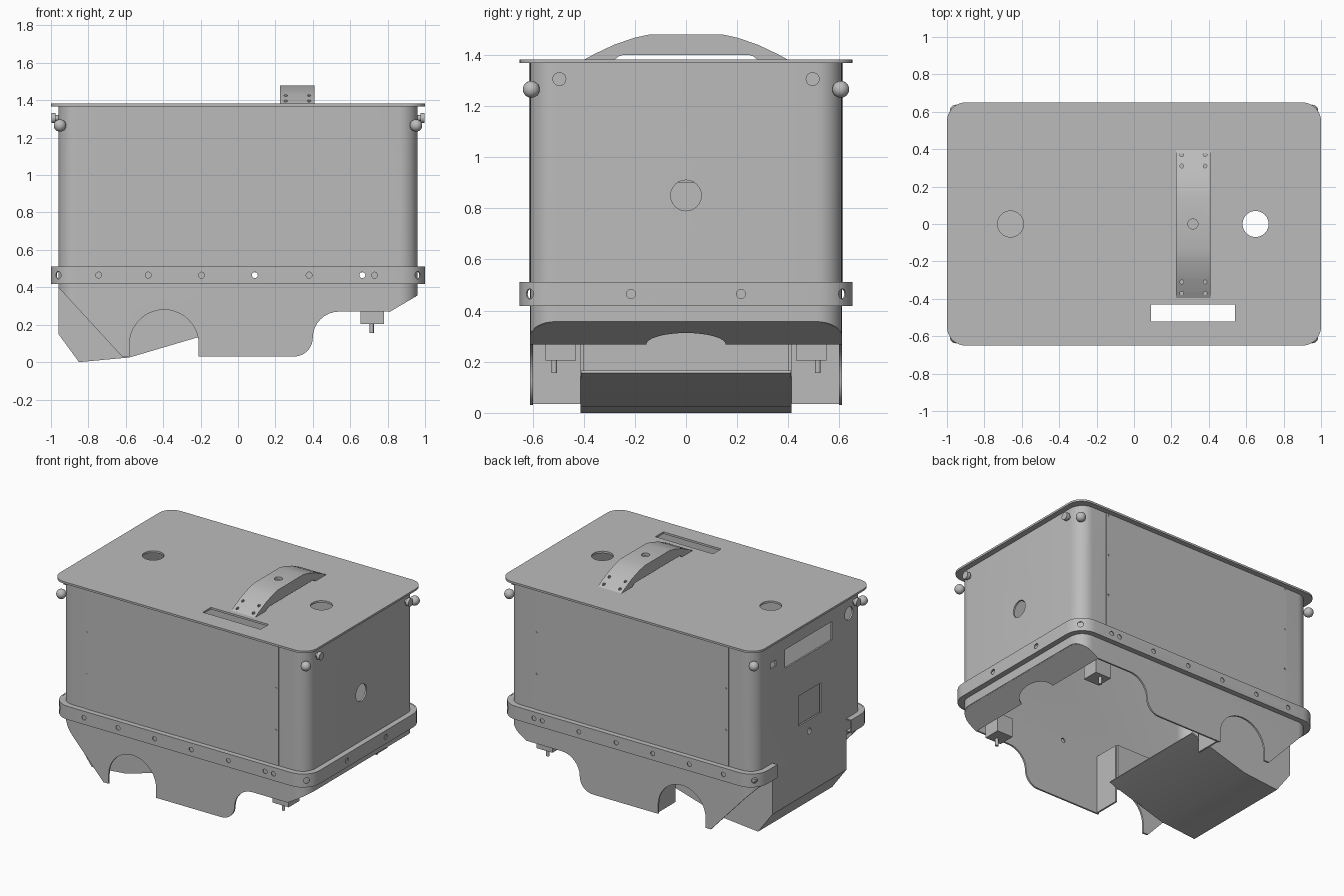
import bpy, bmesh
from math import sin, cos, pi, radians
from mathutils import Matrix

if "Cube" in bpy.data.objects:
    bpy.data.objects.remove(bpy.data.objects["Cube"], do_unlink=True)

grey = bpy.data.materials.new("plain_grey")
grey.use_nodes = True
COL = (0.5, 0.5, 0.5, 1)
grey.diffuse_color = COL
grey.node_tree.nodes["Principled BSDF"].inputs["Base Color"].default_value = COL


def make(name, bm):
    bmesh.ops.recalc_face_normals(bm, faces=bm.faces)
    mesh = bpy.data.meshes.new(name)
    bm.to_mesh(mesh)
    bm.free()
    mesh.materials.append(grey)
    ob = bpy.data.objects.new(name, mesh)
    bpy.context.collection.objects.link(ob)
    return ob


def prism(name, pts, axis, lo, hi):
    """Extrude a 2D outline along an axis."""
    place = {"x": lambda a, b, h: (h, a, b),
             "y": lambda a, b, h: (a, h, b),
             "z": lambda a, b, h: (a, b, h)}[axis]
    bm = bmesh.new()
    low = [bm.verts.new(place(a, b, lo)) for a, b in pts]
    top = [bm.verts.new(place(a, b, hi)) for a, b in pts]
    bm.faces.new(low)
    bm.faces.new(top)
    for i in range(len(pts)):
        j = (i + 1) % len(pts)
        bm.faces.new((low[i], low[j], top[j], top[i]))
    return make(name, bm)


def arc(cx, cy, rx, ry, a0, a1, n=12):
    return [(cx + rx * cos(radians(a0 + (a1 - a0) * i / n)),
             cy + ry * sin(radians(a0 + (a1 - a0) * i / n))) for i in range(n + 1)]


def circle(cx, cy, r, n=24):
    return arc(cx, cy, r, r, 0, 360, n)[:-1]


def rect(a0, a1, b0, b1):
    return [(a0, b0), (a1, b0), (a1, b1), (a0, b1)]


def rounded(w, d, r):
    pts = []
    for sx, sy, a in ((1, 1, 0), (-1, 1, 90), (-1, -1, 180), (1, -1, 270)):
        pts += arc(sx * (w - r), sy * (d - r), r, r, a, a + 90, 8)
    return pts


def cut(ob, *cutters):
    """Subtract each cutter and discard it."""
    for c in cutters:
        mod = ob.modifiers.new("cut", "BOOLEAN")
        mod.operation, mod.solver, mod.object = "DIFFERENCE", "EXACT", c
    dg = bpy.context.evaluated_depsgraph_get()
    mesh = bpy.data.meshes.new_from_object(ob.evaluated_get(dg))
    ob.modifiers.clear()
    ob.data = mesh
    for c in cutters:
        bpy.data.objects.remove(c, do_unlink=True)
    return ob


def cutter(pts, axis, lo, hi):
    return prism("cutter", pts, axis, lo, hi)


def ring(name, w, d, r, t, z0, z1):
    return cut(prism(name, rounded(w, d, r), "z", z0, z1),
               cutter(rounded(w - t, d - t, r - t), "z", z0 - 0.1, z1 + 0.1))


W, D, R, T = 0.96, 0.61, 0.1, 0.012

# Hollow body with the lower side outline trimmed away
body = ring("body_shell", W, D, R, T, 0.03, 1.37)
under = [(-1.2, -0.2), (-1.2, 0.41), (-0.97, 0.41), (-0.62, 0.03), (-0.58, 0.03)]
under += arc(-0.395, 0.095, 0.185, 0.185, 180, 0, 20) + [(-0.21, 0.03), (-0.2, 0.02)]
under += [(0.29, 0.02)] + arc(0.3, 0.13, 0.1, 0.1, -90, 0, 8)
under += arc(0.54, 0.13, 0.14, 0.14, 180, 90, 8)
under += [(0.81, 0.27), (0.96, 0.357), (1.2, 0.357), (1.2, -0.2)]
cut(body, cutter(under, "y", -1, 1))
cut(body,
    cutter(circle(0, 0.85, 0.06), "x", 0.8, 1.1),
    cutter(rect(-0.25, 0.27, 1.125, 1.255), "x", -1.1, -0.8),
    cutter(rect(0.37, 0.43, 1.18, 1.22), "x", -1.1, -0.8),
    cutter(circle(-0.44, 1.24, 0.045), "x", -1.1, -0.8),
    cutter(rect(-0.13, 0.12, 0.66, 0.87), "x", -1.1, -0.8),
    cutter(circle(0, 0.58, 0.02), "x", -1.1, -0.8),
    *[cutter(circle(x, 0.465, 0.016, 12), "y", -1, 1) for x in (0.09, 0.665)])
prism("recess_plate", rect(-0.16, 0.15, 0.63, 0.9), "x", -0.935, -0.925)

# Thin side cover sheets with rivet holes
for s, side in ((-1, "front"), (1, "back")):
    sheet = prism(side + "_cover_sheet", rect(-0.76, 0.745, 0.512, 1.37), "y",
                  s * (D - 0.002), s * (D + 0.004))
    cut(sheet, *[cutter(circle(x, z, 0.007, 8), "y", s * 0.5, s * 0.7)
                 for x in (-0.745, 0.73) for z in (0.765, 1.06, 1.355)])

# Lid with round openings and a slot
lid = prism("lid", rounded(1.0, 0.65, 0.1), "z", 1.368, 1.382)
cut(lid,
    cutter(circle(-0.66, 0, 0.07), "z", 1.3, 1.5),
    cutter(circle(0.65, 0, 0.07), "z", 1.3, 1.5),
    cutter(rect(0.09, 0.54, -0.52, -0.43), "z", 1.3, 1.5))

# Carry handle
outer = [(-0.4, 1.38), (-0.36, 1.402), (-0.28, 1.44), (-0.2, 1.467), (-0.14, 1.48)]
inner = [(0.28, 1.38), (0.265, 1.393), (0.245, 1.4)]
profile = outer + [(-y, z) for y, z in reversed(outer)] + inner
profile += [(-y, z) for y, z in reversed(inner)]
handle = prism("handle", profile, "x", 0.225, 0.41)
cut(handle, cutter(circle(0.315, 0, 0.027), "z", 1.46, 1.6),
    *[cutter(circle(x, s * y, 0.01, 10), "z", z, 1.6)
      for x in (0.255, 0.38) for s in (-1, 1) for y, z in ((0.37, 1.385), (0.31, 1.41))])

# Bumper band: hollow channel running round the body, open at the -x end
holes = (-0.745, -0.48, -0.195, 0.09, 0.38, 0.665, 0.73)
band = ring("bumper_band", 1.0, 0.65, 0.13, 0.008, 0.418, 0.512)
cut(band, *[cutter(circle(x, 0.465, 0.016, 14), "y", -1, 1) for x in holes])
cut(band, *[cutter(circle(y, 0.465, 0.018, 14), "x", 0.8, 1.2) for y in (-0.215, 0.215)])
for sx in (-1, 1):
    for sy in (-1, 1):
        hole = cutter(circle(0, 0, 0.02, 14), "x", -0.06, 0.06)
        hole.data.transform(Matrix.Translation((sx * 0.962, sy * 0.612, 0.465))
                            @ Matrix.Rotation(sx * sy * pi / 4, 4, "Z"))
        cut(band, hole)
flanges = [ring("band_top_flange", 0.995, 0.645, 0.125, 0.038, 0.504, 0.511),
           ring("band_bottom_flange", 0.995, 0.645, 0.125, 0.038, 0.419, 0.426)]
for part in [band] + flanges:
    cut(part, cutter(rect(-0.41, 0.41, 0.3, 0.6), "x", -1.1, -0.9))

# Sloped lip closing the +x end, with a curved notch
plan = [(0.81, -0.61)] + arc(0.86, -0.51, 0.095, 0.1, -90, 0, 8)
plan += arc(0.86, 0.51, 0.095, 0.1, 0, 90, 8) + [(0.81, 0.61)]
plan += arc(0.81, 0, 0.075, 0.155, 90, -90, 16)
lip = prism("end_lip", plan, "z", 0.268, 0.278)
for v in lip.data.vertices:
    v.co.z += (v.co.x - 0.81) * 0.59

# Nose at the -x end: bent skid sheet between two side cheeks
line = [(-0.96, 0.45), (-0.96, 0.15), (-0.85, 0.0), (-0.58, 0.025), (-0.14, 0.155)]
inset = [(-0.145, 0.165), (-0.58, 0.037), (-0.845, 0.012), (-0.948, 0.155), (-0.948, 0.45)]
prism("skid_sheet", line + inset, "y", -0.41, 0.41)
for s, side in ((-1, "front"), (1, "back")):
    prism(side + "_nose_cheek", line[:4] + [(-0.2, 0.137), (-0.2, 0.45)], "y",
          s * 0.4, s * 0.412)
    # Wheel well rear wall and roof
    prism(side + "_well_wall", rect(s * 0.412, s * 0.6, 0.035, 0.45), "x", -0.205, -0.193)
    prism(side + "_well_roof", rect(-0.95, -0.2, 0.44, 0.45), "y", s * 0.4, s * 0.605)
    # Foot block and pin under the +x end
    prism(side + "_foot_block", rect(0.655, 0.78, s * 0.43, s * 0.55), "z", 0.205, 0.34)
    prism(side + "_foot_pin", circle(0.715, s * 0.515, 0.011, 14), "z", 0.155, 0.21)

# Corner balls and end buttons
for sx in (-1, 1):
    for sy in (-1, 1):
        bm = bmesh.new()
        bmesh.ops.create_uvsphere(bm, u_segments=20, v_segments=12, radius=0.033)
        bmesh.ops.translate(bm, vec=(sx * 0.952, sy * 0.605, 1.265), verts=bm.verts)
        make("corner_ball", bm)
for sx, sy in ((1, -1), (1, 1), (-1, -1)):
    prism("button_stem", circle(sy * 0.495, 1.305, 0.015), "x", sx * 0.95, sx * 0.98)
    prism("button_cap", circle(sy * 0.495, 1.305, 0.027), "x", sx * 0.975, sx * 0.998)

# Smooth the curved parts, keep the folds sharp
bpy.ops.object.select_all(action="DESELECT")
for ob in bpy.context.collection.objects:
    if ob.type == "MESH":
        ob.select_set(True)
        bpy.context.view_layer.objects.active = ob
bpy.ops.object.shade_smooth_by_angle(angle=radians(30))
